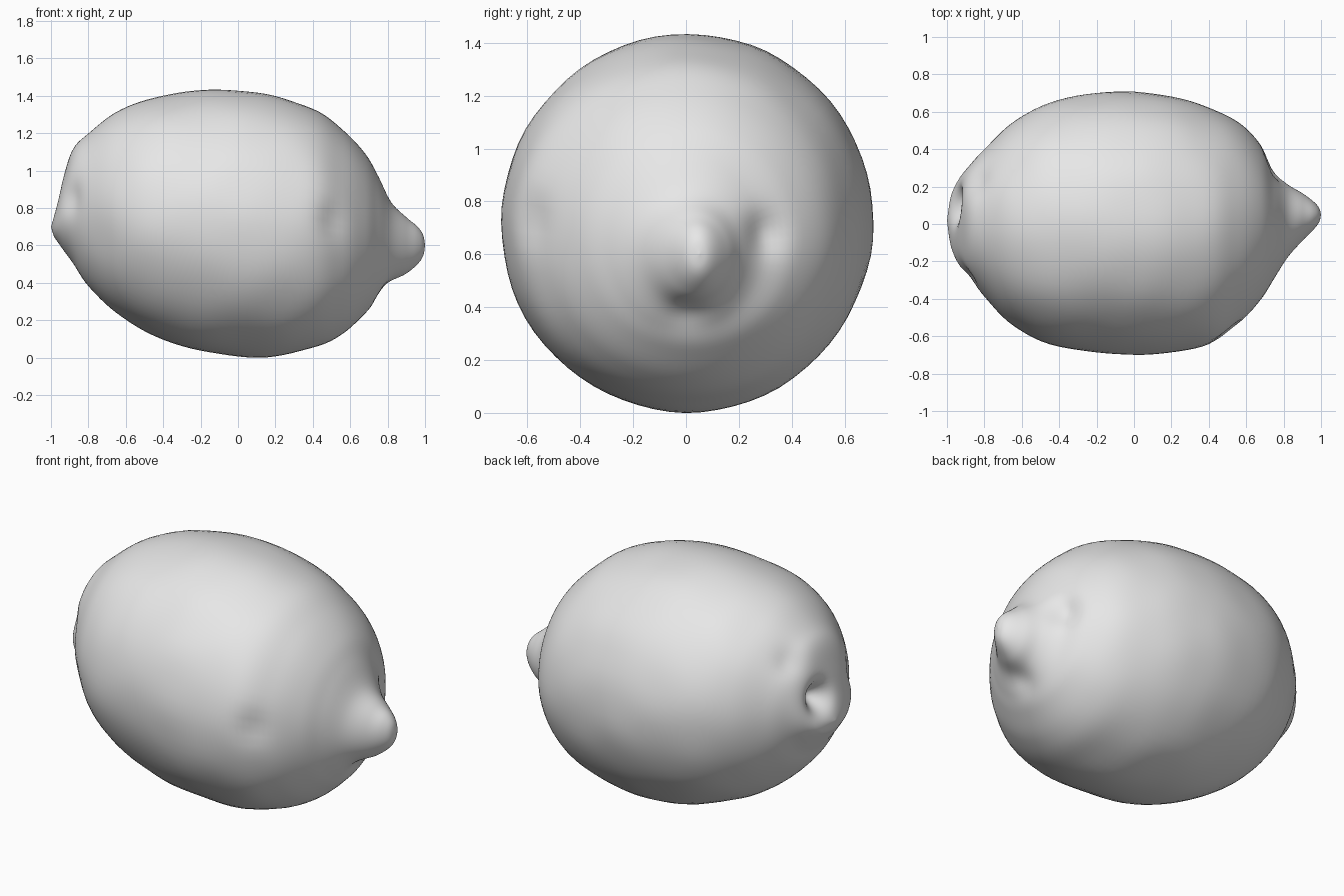
import bpy
import bmesh
import math
from mathutils import Vector, noise

SEGMENTS = 72
STEPS = 6

cube = bpy.data.objects.get("Cube")
if cube:
    bpy.data.objects.remove(cube, do_unlink=True)

# Outline stations along the fruit: x, back y, front y, top z, bottom z
stations = [
    (-1, .02, .02, .70, .70),
    (-.985, .13, -.09, .76, .65),
    (-.965, .19, -.16, .84, .62),
    (-.93, .25, -.23, .98, .57),
    (-.88, .31, -.29, 1.12, .50),
    (-.8, .40, -.39, 1.20, .38),
    (-.65, .54, -.54, 1.31, .24),
    (-.45, .65, -.64, 1.39, .12),
    (-.15, .705, -.69, 1.43, .025),
    (.15, .69, -.695, 1.41, .005),
    (.4, .62, -.645, 1.33, .05),
    (.56, .54, -.535, 1.22, .13),
    (.68, .42, -.40, 1.09, .235),
    (.75, .29, -.29, .97, .32),
    (.82, .215, -.18, .83, .40),
    (.9, .165, -.09, .75, .45),
    (.96, .12, -.03, .70, .50),
    (.99, .085, .01, .655, .545),
    (1, .05, .05, .60, .60),
]

# Soft dents: centre, radius, push
dents = [
    ((-.96, .10, .85), .075, (.11, 0, 0)),       # stem pit
    ((.73, .29, .68), .08, (-.035, -.01, 0)),    # groove beside the tip
    ((.78, 0, .38), .08, (-.02, 0, .01)),        # groove below the tip
    ((.50, -.58, .73), .09, (-.01, .02, 0)),     # dimple on the front
    ((-.84, .22, 1.08), .08, (.02, 0, -.015)),   # crease above the stem
    ((-.86, -.25, .85), .08, (.02, .015, 0)),    # crease beside the stem
]


def smooth_between(a, b, c, d, t):
    """Catmull-Rom value between b and c."""
    return .5 * (2 * b + (c - a) * t + (2 * a - 5 * b + 4 * c - d) * t ** 2
                 + (3 * b - a - 3 * c + d) * t ** 3)


def smooth_stations():
    last = len(stations) - 1
    for i in range(last):
        rows = [stations[min(max(k, 0), last)] for k in range(i - 1, i + 3)]
        for s in range(STEPS):
            yield [smooth_between(*column, s / STEPS) for column in zip(*rows)]
    yield stations[last]


def shape_point(station, angle):
    x, back, front, top, bottom = station
    middle = Vector((x, (back + front) / 2, (top + bottom) / 2))
    point = middle + Vector((0, math.cos(angle) * (back - front) / 2,
                             math.sin(angle) * (top - bottom) / 2))
    moved = point.copy()
    for centre, radius, push in dents:
        distance = (point - Vector(centre)).length / radius
        moved += Vector(push) * math.exp(-distance ** 2)
    # Gentle unevenness of the peel
    return moved + (point - middle) * .012 * noise.noise(point * 4)


# Fruit skin lofted through the stations
bm = bmesh.new()
rings = [[bm.verts.new(shape_point(st, math.tau * k / SEGMENTS))
          for k in range(SEGMENTS)] for st in smooth_stations()]
for lower, upper in zip(rings, rings[1:]):
    for k in range(SEGMENTS):
        n = (k + 1) % SEGMENTS
        bm.faces.new((lower[k], lower[n], upper[n], upper[k]))
bmesh.ops.remove_doubles(bm, verts=bm.verts, dist=.0005)
bmesh.ops.recalc_face_normals(bm, faces=bm.faces)
for face in bm.faces:
    face.smooth = True

mesh = bpy.data.meshes.new("lemon")
bm.to_mesh(mesh)
bm.free()
lemon = bpy.data.objects.new("lemon", mesh)
bpy.context.collection.objects.link(lemon)

# Plain grey peel
grey = bpy.data.materials.new("light grey")
grey.use_nodes = True
colour = (.8, .8, .8, 1)
grey.diffuse_color = colour
grey.node_tree.nodes["Principled BSDF"].inputs["Base Color"].default_value = colour
mesh.materials.append(grey)
